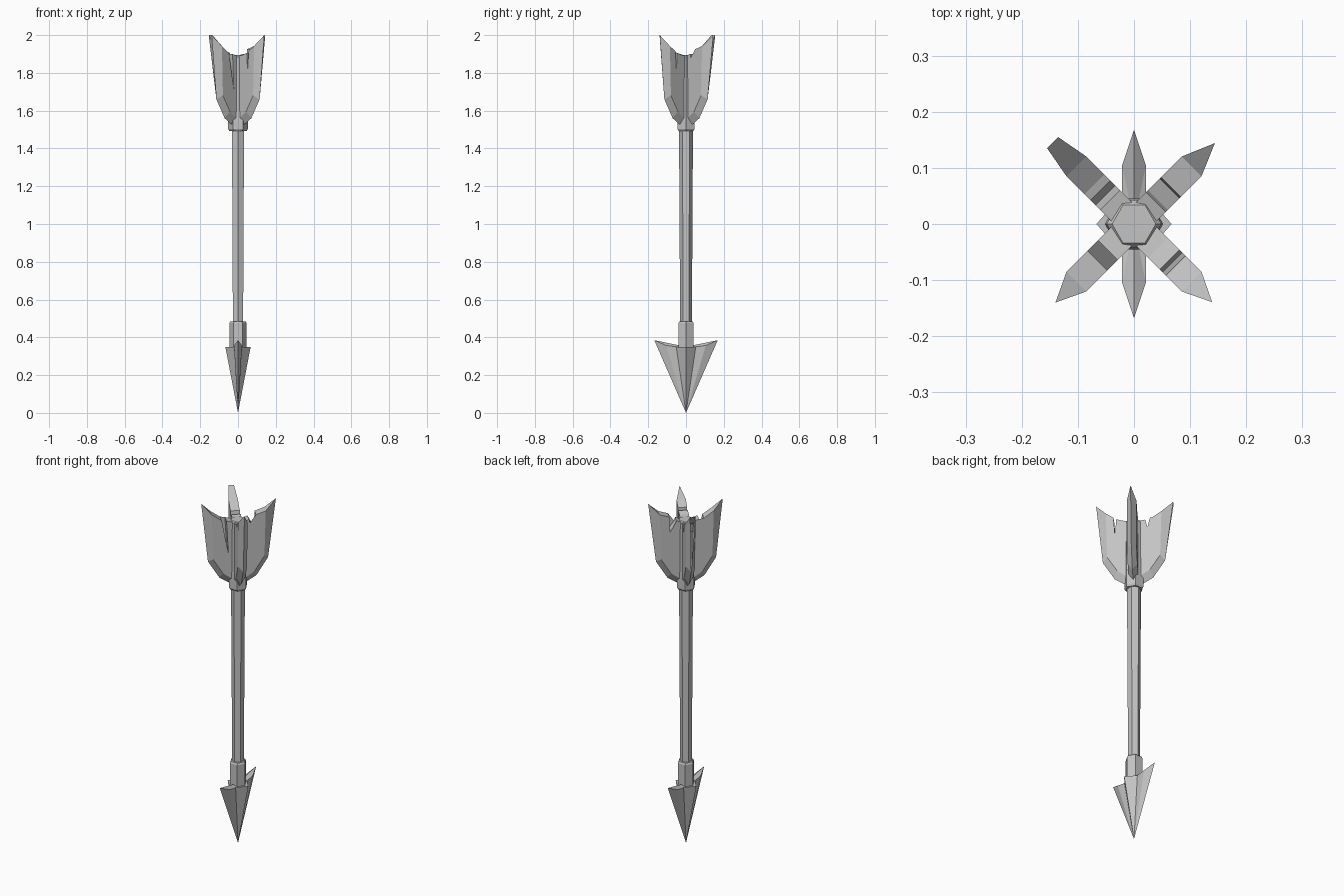
import bpy, bmesh, math
from mathutils import Vector

if "Cube" in bpy.data.objects:
    bpy.data.objects.remove(bpy.data.objects["Cube"])

grey = bpy.data.materials.new("stone_grey")
grey.diffuse_color = (0.55, 0.55, 0.55, 1)
grey.use_nodes = True
grey.node_tree.nodes["Principled BSDF"].inputs["Base Color"].default_value = grey.diffuse_color


def finish(name, bm):
    bmesh.ops.recalc_face_normals(bm, faces=bm.faces)
    mesh = bpy.data.meshes.new(name)
    bm.to_mesh(mesh)
    bm.free()
    mesh.materials.append(grey)
    obj = bpy.data.objects.new(name, mesh)
    bpy.context.collection.objects.link(obj)
    return obj


def hex_prism(name, rings, turn=0.0):
    """Six-sided column through (radius, height) rings."""
    bm = bmesh.new()
    loops = []
    for r, z in rings:
        angles = [turn + i * math.pi / 3 for i in range(6)]
        loops.append([bm.verts.new((r * math.cos(a), r * math.sin(a), z)) for a in angles])
    for a, b in zip(loops, loops[1:]):
        for i in range(6):
            j = (i + 1) % 6
            bm.faces.new((a[i], a[j], b[j], b[i]))
    bm.faces.new(loops[0])
    bm.faces.new(loops[-1])
    return finish(name, bm)


# Shaft and its two collars
hex_prism("shaft", [(0.031, 0.44), (0.037, 1.52)], math.pi / 2)
hex_prism("head_collar", [(0.046, 0.33), (0.046, 0.475), (0.041, 0.485)])
hex_prism("tail_collar", [(0.046, 1.493), (0.052, 1.503), (0.052, 1.54),
                          (0.049, 1.885), (0.039, 1.895)])


def arrowhead():
    """Star-shaped rim with two long barbs, drawn to a point at the bottom."""
    quarter = [(0.067, 0, 0.35), (0.021, 0.052, 0.35), (0.021, 0.105, 0.357), (0, 0.168, 0.385)]
    half = quarter + [(-x, y, z) for x, y, z in quarter[2::-1]]
    rim = half + [(x, -y, z) for x, y, z in half[-2:0:-1]]
    bm = bmesh.new()
    vs = [bm.verts.new(p) for p in rim]
    tip = bm.verts.new((0, 0, 0))
    mid = bm.verts.new((0, 0, 0.35))
    for i, v in enumerate(vs):
        w = vs[(i + 1) % len(vs)]
        bm.faces.new((v, w, tip))
        bm.faces.new((w, v, mid))
    return finish("arrowhead", bm)


arrowhead()


def fin(name, angle, notch, reach=0.2, blunt=0.0):
    """Thick slab with a sharpened outer edge and a chipped top edge, in (radius, height)."""
    half = 0.025
    out = Vector((math.cos(angle), math.sin(angle), 0))
    side = Vector((-out.y, out.x, 0))
    knife = [(0.045, 1.525), (0.1, 1.56), (0.162, 1.66), (reach, 2.0)]
    ridge = [(0.035, 1.56), (0.085, 1.595), (0.138, 1.68), (0.145, 1.942)]
    top = notch + [(0.03, 1.89)]
    bm = bmesh.new()

    def point(rz, offset):
        return bm.verts.new(out * rz[0] + side * offset + Vector((0, 0, rz[1])))

    # the knife edge may end in a blunt, widened tip
    edges = [[point(p, s * (blunt if i == 3 else 0.0)) for i, p in enumerate(knife)] if blunt
             else None for s in (1, -1)]
    if not blunt:
        edges = [[point(p, 0) for p in knife]] * 2
    slabs = [[point(p, s * half) for p in ridge + top] for s in (1, -1)]
    for slab, edge in zip(slabs, edges):
        bm.faces.new(slab)
        for i in range(3):
            bm.faces.new((slab[i], slab[i + 1], edge[i + 1], edge[i]))
    a, b = slabs
    # top edge, inner edge and the two end caps
    for i in range(3, len(a)):
        j = (i + 1) % len(a)
        bm.faces.new((a[i], a[j], b[j], b[i]))
    if blunt:
        bm.faces.new((a[3], edges[0][3], edges[1][3], b[3]))
        bmesh.ops.remove_doubles(bm, verts=bm.verts, dist=0.0002)
    else:
        bm.faces.new((a[3], edges[0][3], b[3]))
        bm.faces.new((a[0], edges[0][0], b[0]))
    bmesh.ops.triangulate(bm, faces=[f for f in bm.faces if len(f.verts) > 4])
    return finish(name, bm)


# Four diagonal tail fins, each chipped differently
q = math.pi / 4
fin("fin_back_right", q, [(0.093, 1.925), (0.09, 1.835), (0.06, 1.88), (0.055, 1.9)], 0.204)
fin("fin_back_left", 3 * q, [(0.1, 1.91), (0.085, 1.905), (0.072, 1.85), (0.06, 1.895)], 0.205, 0.014)
fin("fin_front_left", 5 * q, [(0.092, 1.905), (0.056, 1.71), (0.066, 1.9)], 0.198)
fin("fin_front_right", 7 * q, [(0.105, 1.915), (0.097, 1.81), (0.09, 1.905), (0.06, 1.895)], 0.197)
